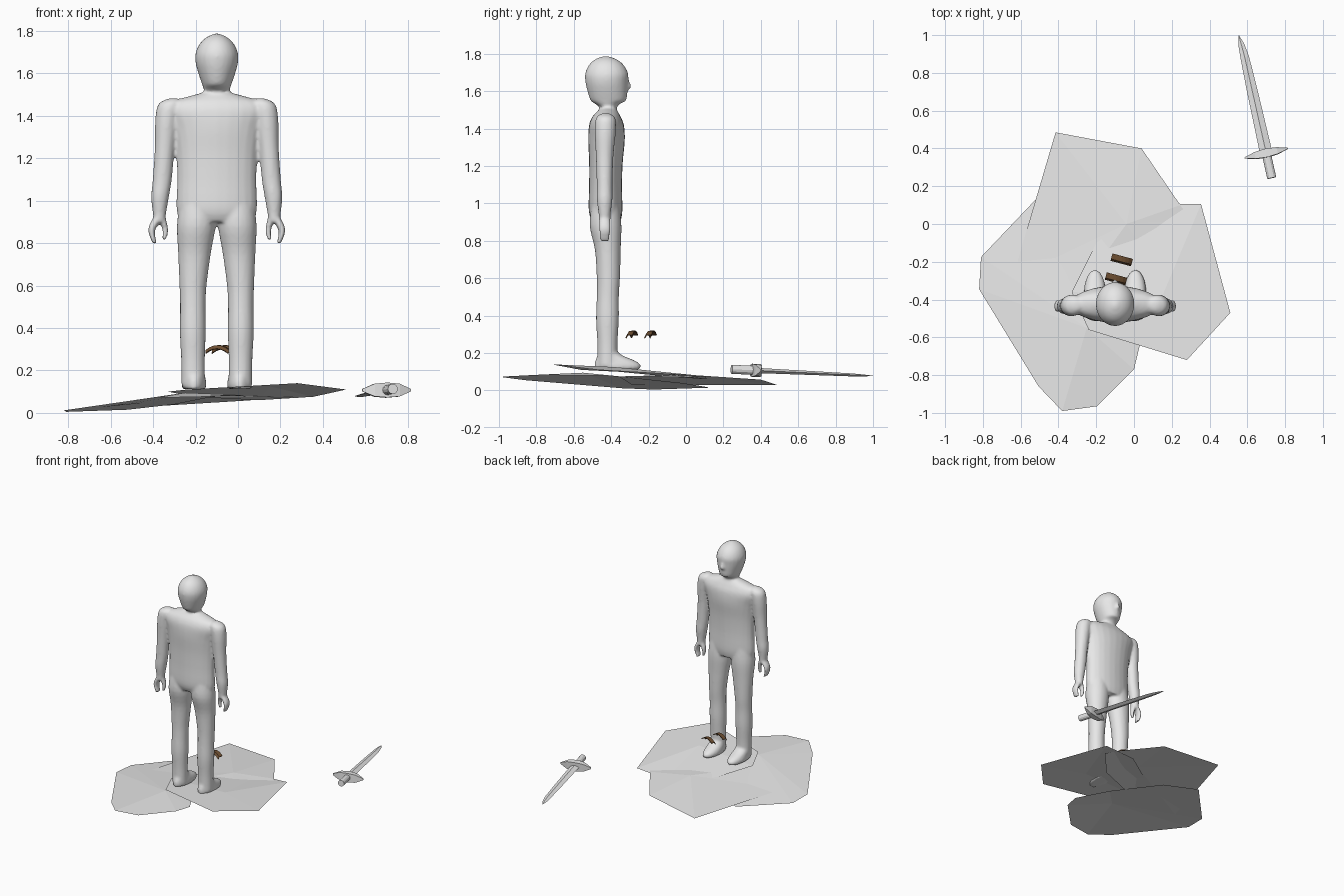
import bpy, bmesh, math
from mathutils import Vector, Matrix

if "Cube" in bpy.data.objects:
    bpy.data.objects.remove(bpy.data.objects["Cube"])


def material(name, rgb):
    m = bpy.data.materials.new(name)
    m.diffuse_color = (*rgb, 1)
    m.use_nodes = True
    m.node_tree.nodes["Principled BSDF"].inputs["Base Color"].default_value = m.diffuse_color
    return m


GREY = material("plain grey", (0.8, 0.8, 0.8))
BROWN = material("dark brown", (0.15, 0.075, 0.03))


def finish(name, bm, mat, matrix=None):
    me = bpy.data.meshes.new(name)
    bmesh.ops.recalc_face_normals(bm, faces=bm.faces[:])
    bm.to_mesh(me)
    bm.free()
    ob = bpy.data.objects.new(name, me)
    bpy.context.collection.objects.link(ob)
    me.materials.append(mat)
    if matrix:
        ob.matrix_world = matrix
    return ob


def loft(bm, rings, side=1, n=24, steps=4):
    """Closed tube through rings (offset x, y, z, rx, ry), smoothed along its length."""
    r = [Vector(v) for v in rings]
    path = []
    for i in range(len(r) - 1):
        p0, p1, p2, p3 = r[max(i - 1, 0)], r[i], r[i + 1], r[min(i + 2, len(r) - 1)]
        for k in range(steps):
            t = k / steps
            path.append(0.5 * (2 * p1 + (p2 - p0) * t + (2 * p0 - 5 * p1 + 4 * p2 - p3) * t * t
                               + (3 * p1 - p0 - 3 * p2 + p3) * t ** 3))
    path.append(r[-1])
    loops = []
    for c in path:
        loops.append([bm.verts.new((CX + side * c[0] + c[3] * math.cos(2 * math.pi * j / n),
                                    c[1] + c[4] * math.sin(2 * math.pi * j / n), c[2]))
                      for j in range(n)])
    for a, b in zip(loops, loops[1:]):
        for j in range(n):
            bm.faces.new((a[j], a[(j + 1) % n], b[(j + 1) % n], b[j]))
    bm.faces.new(loops[0])
    bm.faces.new(loops[-1])


# Standing figure, facing +y
CX = -0.1
bm = bmesh.new()
# torso
loft(bm, [(0, -.425, .90, .17, .075), (0, -.43, .96, .19, .09), (0, -.43, 1.1, .187, .088),
          (0, -.428, 1.22, .192, .09), (0, -.425, 1.34, .21, .098), (0, -.425, 1.42, .24, .093),
          (0, -.425, 1.465, .215, .075), (0, -.42, 1.492, .13, .055), (0, -.415, 1.51, .06, .042)])
# neck and head
loft(bm, [(0, -.41, 1.46, .06, .042), (0, -.415, 1.51, .058, .045), (0, -.42, 1.535, .065, .07),
          (0, -.415, 1.55, .07, .095), (0, -.42, 1.6, .087, .107), (0, -.424, 1.65, .1, .114),
          (0, -.424, 1.695, .1, .115), (0, -.426, 1.74, .08, .093), (0, -.428, 1.77, .048, .058),
          (0, -.43, 1.788, .008, .01)])
# nose
loft(bm, [(0, -.325, 1.605, .012, .015), (0, -.318, 1.618, .018, .024),
          (0, -.32, 1.65, .012, .02), (0, -.325, 1.68, .01, .012)])
for s in (-1, 1):
    # arm
    loft(bm, [(.205, -.43, 1.482, .02, .02), (.22, -.43, 1.455, .055, .052),
              (.235, -.432, 1.38, .055, .056), (.245, -.435, 1.25, .047, .047),
              (.257, -.435, 1.1, .045, .042), (.267, -.435, 1.02, .042, .042),
              (.27, -.435, .95, .033, .033), (.27, -.435, .90, .024, .03)], s)
    # fingers and thumb
    loft(bm, [(.272, -.435, .925, .024, .03), (.298, -.435, .885, .02, .032),
              (.307, -.435, .85, .015, .031), (.292, -.435, .798, .01, .026)], s)
    loft(bm, [(.265, -.435, .925, .024, .026), (.248, -.43, .885, .016, .022),
              (.242, -.43, .85, .013, .017), (.25, -.43, .815, .01, .014)], s)
    # leg
    loft(bm, [(.09, -.43, .99, .085, .075), (.097, -.43, .88, .091, .085),
              (.105, -.418, .75, .077, .069), (.112, -.415, .6, .064, .062),
              (.113, -.418, .5, .06, .059), (.113, -.42, .38, .061, .061),
              (.112, -.42, .25, .056, .054), (.111, -.42, .13, .056, .055)], s)
    # foot
    loft(bm, [(.108, -.368, .112, .055, .12), (.107, -.366, .135, .058, .124),
              (.107, -.378, .158, .055, .108), (.109, -.405, .185, .052, .07),
              (.11, -.42, .21, .05, .05)], s)
body = finish("standing_figure", bm, GREY)
rm = body.modifiers.new("blend", 'REMESH')
rm.mode = 'VOXEL'
rm.voxel_size = 0.009
rm.use_smooth_shade = True
sm = body.modifiers.new("soften", 'SMOOTH')
sm.factor = 0.5
sm.iterations = 5


# Ground slabs: thin sheets fanned around a slightly raised point
def slab(name, apex, rim):
    bm = bmesh.new()
    c = bm.verts.new(apex)
    vs = [bm.verts.new(p) for p in rim]
    for a, b in zip(vs, vs[1:] + vs[:1]):
        bm.faces.new((c, a, b))
    ob = finish(name, bm, GREY)
    if ob.data.polygons[0].normal.z < 0:
        ob.data.flip_normals()


slab("far_slab", (-.04, .0, .085),
     [(-.415, .485, .03), (-.585, -.09, .029), (-.64, -.285, .028), (-.3, -.36, .075),
      (.1, -.2, .075), (.3, .02, .07), (.245, .10, .075), (.04, .40, .058)])
slab("right_slab", (.15, -.38, .125),
     [(.355, .105, .076), (.1, .11, .06), (-.2, -.1, .075), (-.33, -.36, .1), (-.24, -.56, .11),
      (.28, -.72, .14), (.51, -.47, .11)])
slab("left_slab", (-.25, -.55, .095),
     [(-.82, -.345, .012), (-.81, -.175, .005), (-.52, .13, .015), (-.3, -.02, .04),
      (-.1, -.4, .08), (.03, -.645, .08), (0, -.77, .085), (-.195, -.965, .075),
      (-.38, -.99, .072), (-.505, -.86, .055)])

# Sword: local +y runs from guard to tip
axis = Vector((.56, 1.0, .078)) - Vector((.70, .375, .107))
length = axis.length
yv = axis.normalized()
xv = yv.cross(Vector((0, 0, 1))).normalized()
frame = Matrix((xv, yv, xv.cross(yv))).transposed().to_4x4()
frame.translation = (.70, .375, .107)

# blade with diamond section
bm = bmesh.new()
prev = None
for y, w, t, off in [(0, .033, .014, 0), (.35, .028, .01, 0), (length - .12, .023, .008, 0),
                     (length - .05, .016, .005, -.003), (length, .002, .001, -.006)]:
    ring = [bm.verts.new(p) for p in ((off - w, y, 0), (off, y, t), (off + w, y, 0), (off, y, -t))]
    if prev:
        for j in range(4):
            bm.faces.new((prev[j], prev[(j + 1) % 4], ring[(j + 1) % 4], ring[j]))
    else:
        bm.faces.new(ring)
    prev = ring
bm.faces.new(prev)
finish("sword_blade", bm, GREY, frame)

# lens shaped guard
bm = bmesh.new()
prev = None
for x, y, z in [(-.117, .003, .006), (-.06, .018, .03), (0, .023, .035), (.06, .018, .03), (.117, .003, .006)]:
    ring = [bm.verts.new((x, a * y, b * z)) for a, b in ((-1, -1), (1, -1), (1, 1), (-1, 1))]
    if prev:
        for j in range(4):
            bm.faces.new((prev[j], prev[(j + 1) % 4], ring[(j + 1) % 4], ring[j]))
    else:
        bm.faces.new(ring)
    prev = ring
bm.faces.new(prev)
finish("sword_guard", bm, GREY, frame)

# grip
bm = bmesh.new()
bmesh.ops.create_cone(bm, cap_ends=True, segments=12, radius1=.024, radius2=.024, depth=.13,
                      matrix=Matrix.Translation((0, -.07, 0)) @ Matrix.Rotation(math.pi / 2, 4, 'X'))
finish("sword_grip", bm, GREY, frame)

# Two small bent brown straps floating in front of the ankles
for k, (x, y) in enumerate([(-.065, -.19), (-.095, -.29)]):
    bm = bmesh.new()
    grid = []
    for i in range(7):
        t = i / 3 - 1
        z = .018 - .022 * t * t
        grid.append([bm.verts.new((t * .056, w, z + d))
                     for w, d in ((-.02, -.016), (-.01, 0), (.02, .001))])
    for a, b in zip(grid, grid[1:]):
        for j in range(2):
            bm.faces.new((a[j], b[j], b[j + 1], a[j + 1]))
    ob = finish(f"brown_strap_{k + 1}", bm, BROWN,
                Matrix.Translation((x, y, .301)) @ Matrix.Rotation(math.radians(-15), 4, 'Z'))
    so = ob.modifiers.new("thickness", 'SOLIDIFY')
    so.thickness = .006
